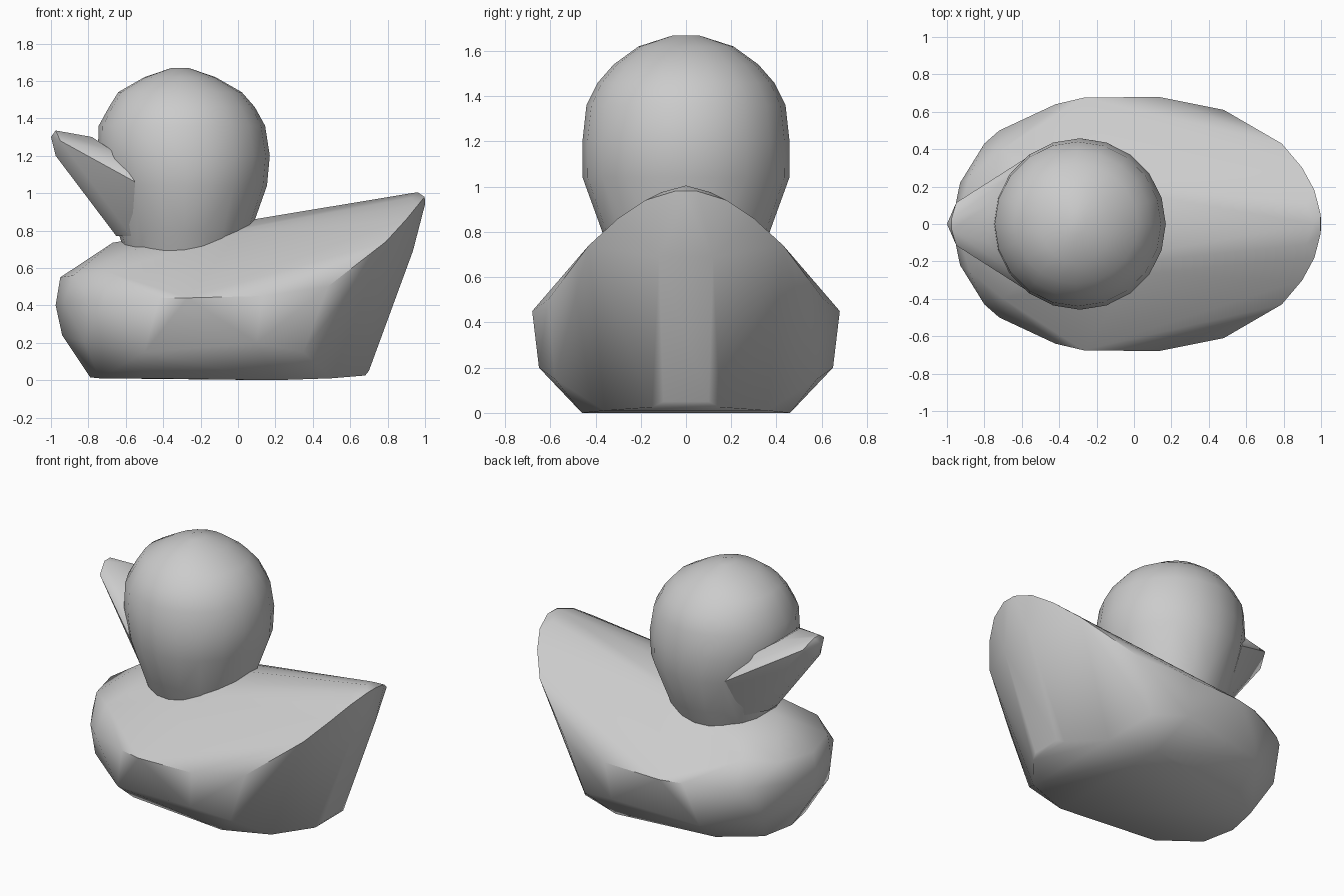
import bpy, bmesh
from math import cos, sin, pi, radians

if "Cube" in bpy.data.objects:
    bpy.data.objects.remove(bpy.data.objects["Cube"])


def hull_part(name, points, angle):
    """Skin a cloud of points with its convex hull and shade it smooth."""
    bm = bmesh.new()
    for p in points:
        bm.verts.new(p)
    res = bmesh.ops.convex_hull(bm, input=bm.verts[:])
    junk = {g for g in res["geom_interior"] + res["geom_unused"]
            if isinstance(g, bmesh.types.BMVert)}
    bmesh.ops.delete(bm, geom=list(junk), context='VERTS')
    bmesh.ops.recalc_face_normals(bm, faces=bm.faces[:])
    me = bpy.data.meshes.new(name)
    bm.to_mesh(me)
    bm.free()
    ob = bpy.data.objects.new(name, me)
    bpy.context.collection.objects.link(ob)
    bpy.ops.object.select_all(action='DESELECT')
    ob.select_set(True)
    bpy.context.view_layer.objects.active = ob
    bpy.ops.object.shade_smooth_by_angle(angle=radians(angle))
    return ob


def mirrored(half):
    return half + [(x, -y, z) for x, y, z in half if y > 0]


# Body: half outlines of the base, lower bulge, rising rim and back
base = [(-.79, 0, .015), (-.74, .22, .01), (-.5, .4, .01), (.2, .46, 0),
        (.5, .36, .01), (.68, .15, .025), (.7, .1, .05)]
bulge = [(-.94, 0, .24), (-.82, .35, .2), (-.5, .57, .15), (.1, .65, .2),
         (.35, .58, .15)]
rim = [(-.975, 0, .4), (-.93, .22, .42), (-.8, .43, .43), (-.72, .5, .42),
       (-.42, .64, .44), (-.27, .675, .44), (.13, .68, .45), (.48, .61, .5),
       (.79, .43, .74), (.9, .3, .86), (.965, .18, .94), (.998, .05, .98)]
back = [(-.95, 0, .55), (-.88, .25, .56), (-.7, .4, .58), (-.67, 0, .735),
        (-.55, .26, .7), (0, .27, .78), (.92, .11, .975), (.96, 0, 1.005),
        (1, 0, .94), (.935, .12, .69)]
hull_part("body", mirrored(base + bulge + rim + back), 50)

# Head: stacked rings of (height, centre x, radius x, radius y)
rings = [(.66, -.29, .31, .31), (.8, -.29, .345, .37), (1.04, -.28, .435, .457),
         (1.2, -.29, .46, .458), (1.36, -.3, .445, .44), (1.46, -.3, .39, .39),
         (1.54, -.31, .33, .32), (1.62, -.31, .19, .21), (1.668, -.31, .05, .06)]
head = [(cx + rx * cos(i * pi / 10), ry * sin(i * pi / 10), z)
        for z, cx, rx, ry in rings for i in range(20)]
hull_part("head", head, 60)

# Beak: blunt tip widening back and down into the cheeks and neck
beak = [(-1, 0, 1.3), (-.975, .03, 1.335), (-.95, .115, 1.28), (-.975, .04, 1.2),
        (-.78, .1, 1.3), (-.66, .25, 1.22), (-.55, .37, 1.06),
        (-.65, .05, .77), (-.57, .2, .77)]
hull_part("beak", mirrored(beak), 50)
